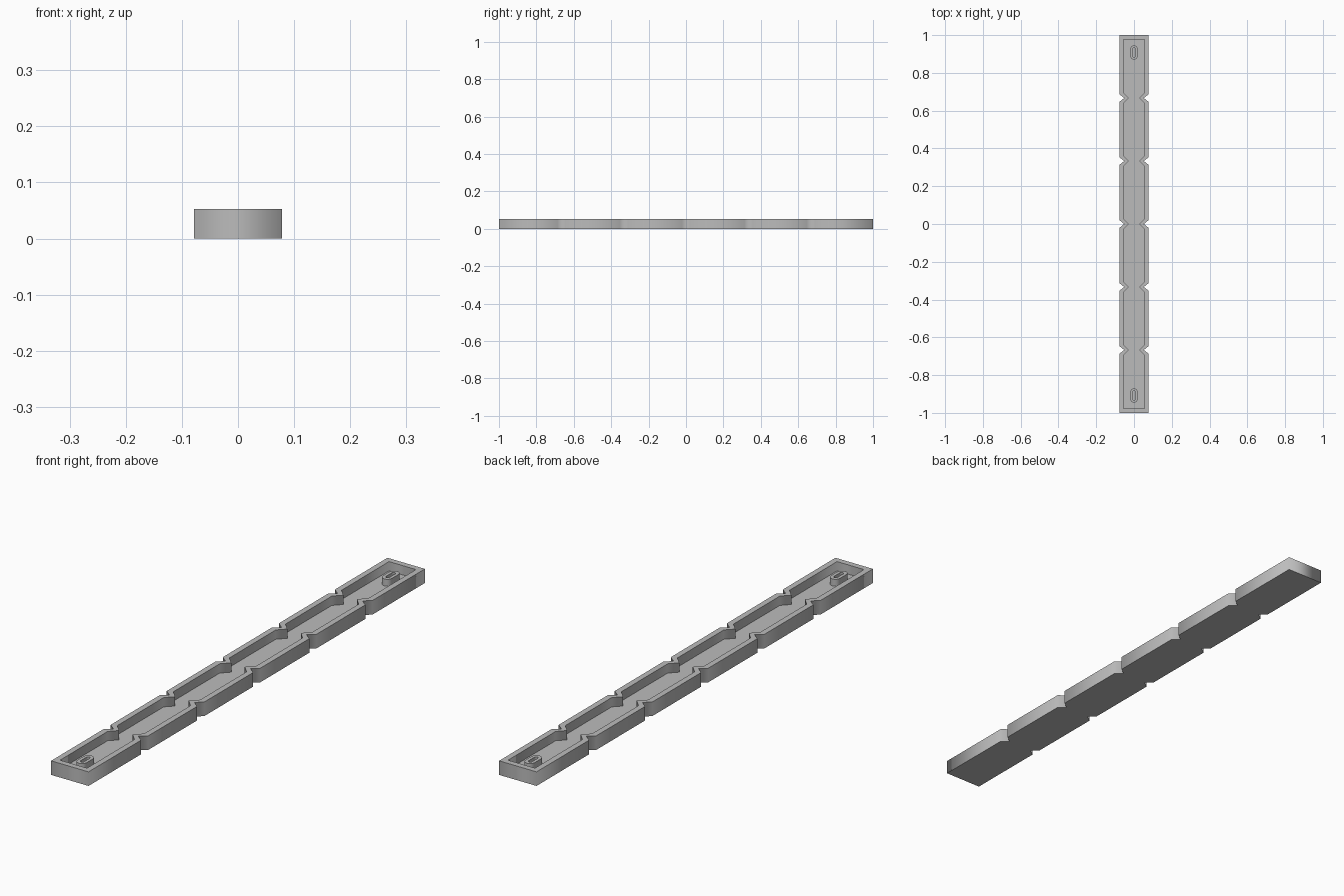
import bpy
import bmesh
import math

cube = bpy.data.objects.get("Cube")
if cube:
    bpy.data.objects.remove(cube, do_unlink=True)

grey = bpy.data.materials.new("plain grey")
grey.use_nodes = True
color = (0.5, 0.5, 0.5, 1)
grey.diffuse_color = color
grey.node_tree.nodes["Principled BSDF"].inputs["Base Color"].default_value = color

HEIGHT, FLOOR = 0.053, 0.018
NOTCHES = [i / 3 for i in range(-2, 3)]


def tray_outline(half_x, half_y, depth, half_notch):
    """Rectangle with V notches along both long sides, counter-clockwise."""
    side = [(half_x, -half_y)]
    for y in NOTCHES:
        side += [(half_x, y - half_notch), (half_x - depth, y), (half_x, y + half_notch)]
    side.append((half_x, half_y))
    return side + [(-x, -y) for x, y in side]


def oval(half_x, half_y, center_y, steps=8):
    """Slot shape with rounded ends, counter-clockwise."""
    points = []
    for end in (1, -1):
        for i in range(steps + 1):
            a = math.pi * i / steps
            points.append((end * half_x * math.cos(a),
                           center_y + end * (half_y - half_x + half_x * math.sin(a))))
    return points


def hollow_solid(name, outer, inner, bottom, floor, top):
    """Solid with an outer wall, a rim and a recess down to the floor level."""
    bm = bmesh.new()

    def loop(points, z):
        return [bm.verts.new((x, y, z)) for x, y in points]

    rings = [loop(outer, bottom), loop(outer, top), loop(inner, top), loop(inner, floor)]
    n = len(outer)
    for low, high in zip(rings, rings[1:]):
        for i in range(n):
            j = (i + 1) % n
            bm.faces.new((low[i], low[j], high[j], high[i]))
    bm.faces.new(rings[0][::-1])
    bm.faces.new(rings[-1])
    bm.normal_update()
    # Walls blend around their corners; rims and floors stay crisp
    for face in bm.faces:
        face.smooth = abs(face.normal.z) < 0.5
    for edge in bm.edges:
        flat = [abs(f.normal.z) > 0.5 for f in edge.link_faces]
        edge.smooth = not any(flat)
    mesh = bpy.data.meshes.new(name)
    bm.to_mesh(mesh)
    bm.free()
    mesh.materials.append(grey)
    bpy.context.collection.objects.link(bpy.data.objects.new(name, mesh))


# Long notched tray with a recessed floor
hollow_solid("notched_tray",
             tray_outline(0.078, 1.0, 0.026, 0.021),
             tray_outline(0.056, 0.978, 0.028, 0.029),
             0, FLOOR, HEIGHT)

# Raised oval marker near each end of the floor
for name, y in (("front_marker", -0.908), ("back_marker", 0.908)):
    hollow_solid(name, oval(0.019, 0.038, y), oval(0.007, 0.024, y),
                 FLOOR - 0.002, FLOOR + 0.002, 0.044)
